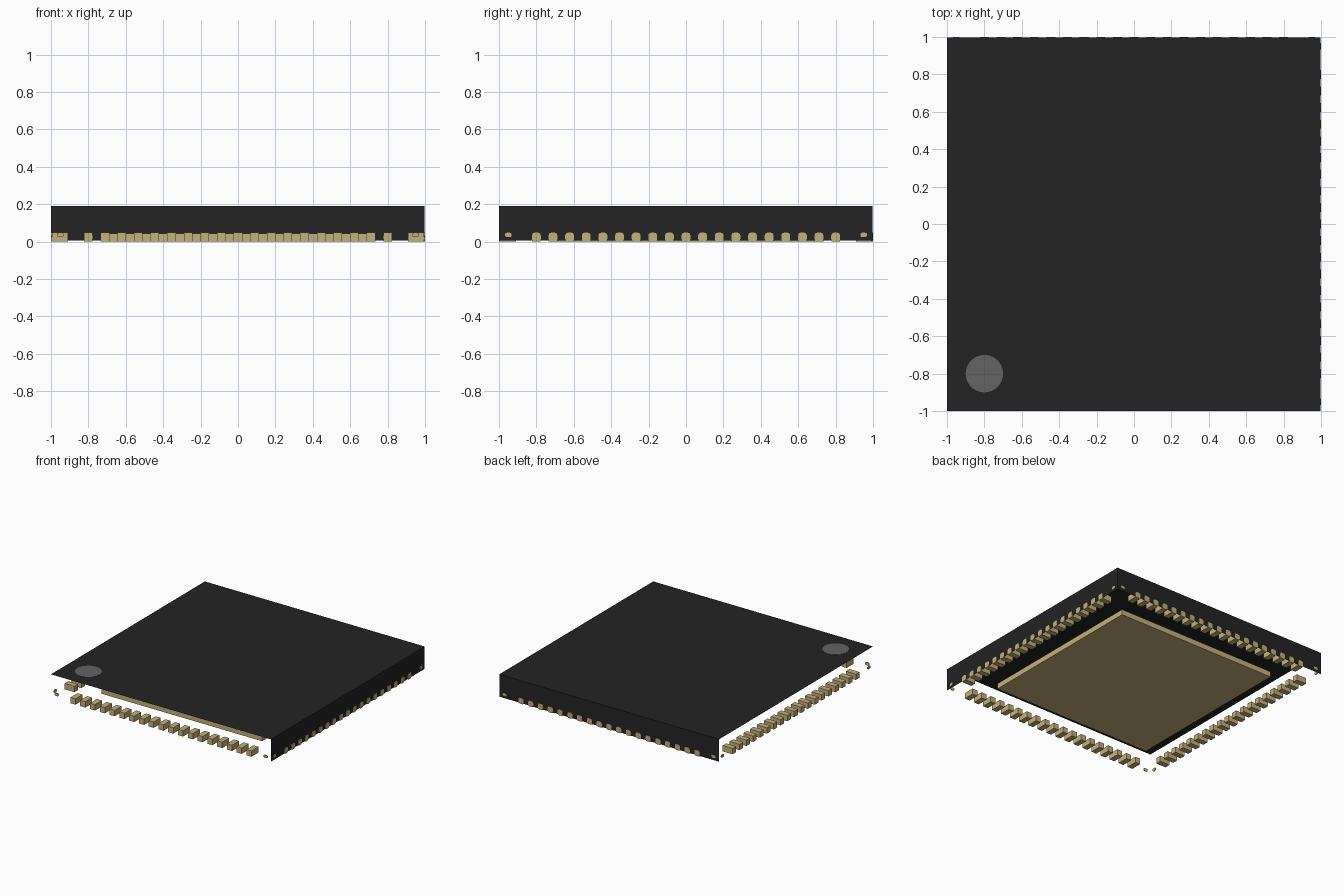
import bpy, bmesh, math
from mathutils import Matrix

if "Cube" in bpy.data.objects:
    bpy.data.objects.remove(bpy.data.objects["Cube"], do_unlink=True)


def make_material(name, color):
    mat = bpy.data.materials.new(name)
    mat.use_nodes = True
    mat.diffuse_color = (*color, 1)
    mat.node_tree.nodes["Principled BSDF"].inputs["Base Color"].default_value = (*color, 1)
    return mat


black = make_material("black_resin", (0.017, 0.017, 0.017))
grey = make_material("grey_mark", (0.125, 0.125, 0.125))
gold = make_material("pale_gold", (0.56, 0.44, 0.20))


def finish(bm, name, mat):
    mesh = bpy.data.meshes.new(name)
    bm.to_mesh(mesh)
    bm.free()
    mesh.materials.append(mat)
    obj = bpy.data.objects.new(name, mesh)
    bpy.context.collection.objects.link(obj)
    return obj


def add_box(bm, low, high):
    size = [b - a for a, b in zip(low, high)]
    mid = [(a + b) / 2 for a, b in zip(low, high)]
    m = Matrix.Translation(mid) @ Matrix.Diagonal((*size, 1))
    return bmesh.ops.create_cube(bm, size=1, matrix=m)["verts"]


def add_tip(bm, y, z, width, height, corner, x0, x1):
    """Round-cornered plate facing +x."""
    pts = []
    for i, (sy, sz) in enumerate([(1, 1), (-1, 1), (-1, -1), (1, -1)]):
        for k in range(4):
            a = math.radians(90 * i + 30 * k)
            pts.append((y + sy * (width / 2 - corner) + corner * math.cos(a),
                        z + sz * (height / 2 - corner) + corner * math.sin(a)))
    face = bm.faces.new([bm.verts.new((x0, *p)) for p in pts])
    ext = bmesh.ops.extrude_face_region(bm, geom=[face])["geom"]
    verts = [g for g in ext if isinstance(g, bmesh.types.BMVert)]
    bmesh.ops.translate(bm, verts=verts, vec=(x1 - x0, 0, 0))


# Open shell: top plus the +x and +y walls
WALL = 0.998
bm = bmesh.new()
add_box(bm, (-1, -1, 0.006), (WALL, WALL, 0.19))
bm.normal_update()
open_sides = [f for f in bm.faces if min(f.normal) < -0.5]
bmesh.ops.delete(bm, geom=open_sides, context="FACES")
finish(bm, "body_shell", black)

# Pin one mark
bm = bmesh.new()
bmesh.ops.create_cone(bm, cap_ends=True, segments=48, radius1=0.1, radius2=0.1,
                      depth=0.002, matrix=Matrix.Translation((-0.8, -0.8, 0.1905)))
finish(bm, "pin_one_mark", grey)

# Thermal pad under the body
bm = bmesh.new()
add_box(bm, (-0.73, -0.73, 0), (0.73, 0.73, 0.045))
finish(bm, "thermal_pad", gold)

# Nineteen leads per side, and the small tie bar ends at the corners
PITCH = 1.6 / 18
for i, side in enumerate(("left", "back", "right", "front")):
    turn = Matrix.Rotation(math.radians(90 * i), 4, "Z")
    walled = i < 2
    bm = bmesh.new()
    for n in range(-9, 10):
        y = n * PITCH
        add_box(bm, (0.91, y - 0.023, 0), (0.992 if walled else 1, y + 0.023, 0.048))
        if walled:
            add_tip(bm, y, 0.024, 0.047, 0.048, 0.014, 0.992, 1.0)
    bmesh.ops.recalc_face_normals(bm, faces=bm.faces)
    bm.transform(turn)
    finish(bm, side + "_leads", gold)

    bm = bmesh.new()
    for y in (-0.95, 0.95):
        add_tip(bm, y, 0.036, 0.036, 0.024, 0.011, 0.993, 1.0)
    bmesh.ops.recalc_face_normals(bm, faces=bm.faces)
    bm.transform(turn)
    finish(bm, side + "_tie_bar_ends", gold)
